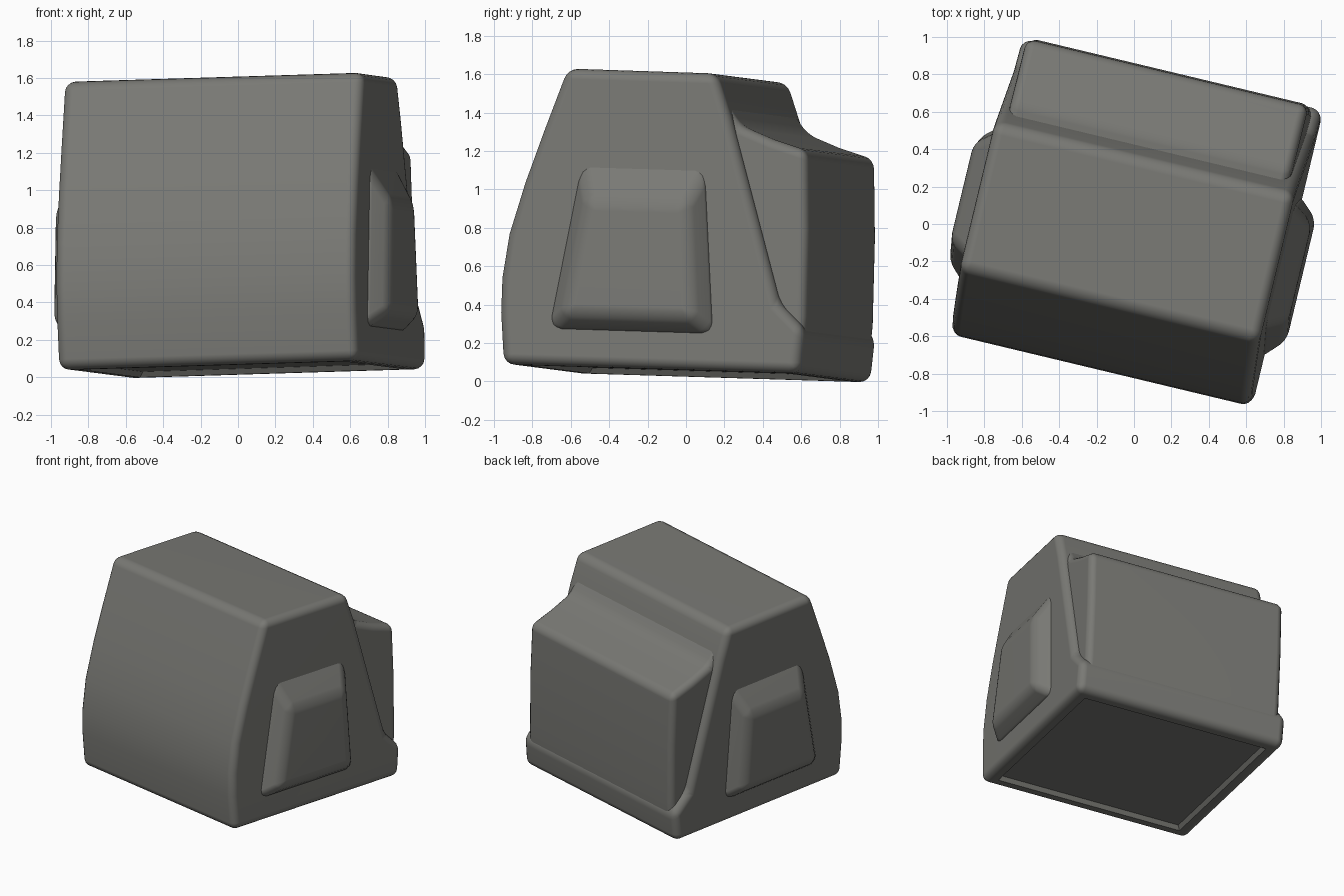
import bpy, bmesh, math
from mathutils import Matrix

if "Cube" in bpy.data.objects:
    bpy.data.objects.remove(bpy.data.objects["Cube"])

# one warm grey for everything
grey = bpy.data.materials.new("warm_grey")
grey.diffuse_color = (0.19, 0.19, 0.175, 1)
grey.use_nodes = True
grey.node_tree.nodes["Principled BSDF"].inputs["Base Color"].default_value = grey.diffuse_color

# whole model is turned about z and leans slightly
PLACE = (Matrix.Translation((0.02, 0.0, 0.042))
         @ Matrix.Rotation(math.radians(-13.5), 4, 'Z')
         @ Matrix.Rotation(-0.03, 4, 'X')
         @ Matrix.Rotation(-0.03, 4, 'Y'))


def loft(name, outline_a, xa, outline_b, xb, round_by, recess=False):
    """Solid between two side outlines (y, z), with rounded edges."""
    bm = bmesh.new()
    a = [bm.verts.new((xa, y, z)) for y, z in outline_a]
    b = [bm.verts.new((xb, y, z)) for y, z in outline_b]
    n = len(a)
    bm.faces.new(a)
    bm.faces.new(b[::-1])
    for i in range(n):
        j = (i + 1) % n
        bm.faces.new((a[i], b[i], b[j], a[j]))
    bmesh.ops.recalc_face_normals(bm, faces=bm.faces)
    sharp = [e for e in bm.edges if e.calc_face_angle(0) > math.radians(20)]
    bmesh.ops.bevel(bm, geom=sharp, offset=round_by, segments=4,
                    profile=0.5, affect='EDGES', clamp_overlap=True)
    bm.normal_update()
    if recess:
        # sunken panel in the underside
        base = max((f for f in bm.faces if f.normal.z < -0.95),
                   key=lambda f: f.calc_area())
        bmesh.ops.inset_region(bm, faces=[base], thickness=0.06, depth=0)
        bmesh.ops.inset_region(bm, faces=[base], thickness=0.03, depth=-0.03)
    me = bpy.data.meshes.new(name)
    bm.to_mesh(me)
    bm.free()
    me.transform(PLACE)
    me.materials.append(grey)
    ob = bpy.data.objects.new(name, me)
    bpy.context.collection.objects.link(ob)
    bpy.ops.object.select_all(action='DESELECT')
    ob.select_set(True)
    bpy.context.view_layer.objects.active = ob
    bpy.ops.object.shade_smooth_by_angle(angle=math.radians(40))
    wn = ob.modifiers.new("even_shading", 'WEIGHTED_NORMAL')
    wn.keep_sharp = True
    return ob


# main body: bulging front, flat top, sloping back edge and foot flare
body = [(-0.79, 0), (-0.815, 0.27), (-0.815, 0.45), (-0.785, 0.68),
        (-0.71, 0.95), (-0.62, 1.22), (-0.505, 1.55), (0.30, 1.548),
        (0.38, 1.33), (0.68, 0.36), (0.82, 0.23), (0.80, 0)]
loft("main_body", body, -0.825, body, 0.825, 0.055, recess=True)

# narrower stepped block at the back
rear = [(-0.3, 0.06), (-0.3, 1.40), (0.34, 1.40), (0.43, 1.28),
        (0.60, 1.215), (0.79, 1.16), (0.81, 0.75), (0.815, 0.3), (0.80, 0.06)]
loft("rear_block", rear, -0.775, rear, 0.775, 0.05)

# raised pads on both sides
pad_base = [(-0.57, 0.17), (0.36, 0.17), (0.28, 1.08), (-0.42, 1.08)]
pad_face = [(-0.44, 0.27), (0.24, 0.27), (0.19, 0.86), (-0.34, 0.86)]
for label, s in (("left", -1), ("right", 1)):
    loft(label + "_side_pad", pad_base, s * 0.80, pad_face, s * 0.93, 0.05)
